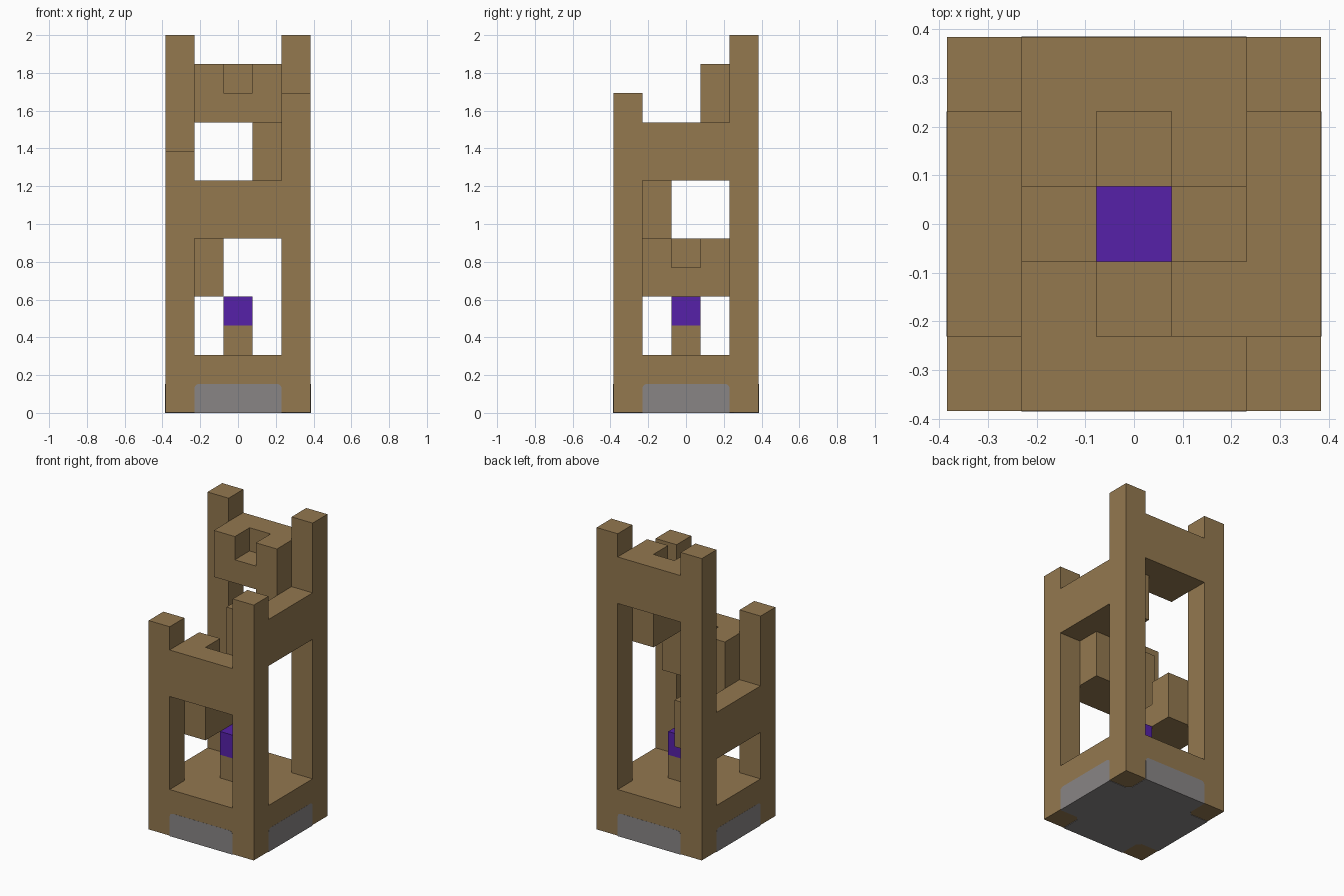
import bpy, bmesh
from math import pi, cos, sin
from mathutils import Matrix

U = 2 / 13          # one building block
H = 2.5             # half footprint in blocks
SKIN = 0.003        # thickness of the painted plates

cube = bpy.data.objects.get("Cube")
if cube:
    bpy.data.objects.remove(cube)


def material(name, rgb):
    m = bpy.data.materials.new(name)
    m.use_nodes = True
    m.diffuse_color = (*rgb, 1)
    m.node_tree.nodes["Principled BSDF"].inputs["Base Color"].default_value = (*rgb, 1)
    return m


wood = material("wood brown", (0.292, 0.188, 0.078))
purple = material("purple", (0.093, 0.015, 0.392))
grey = material("stone grey", (0.25, 0.235, 0.235))


def add_prism(bm, points, offset):
    """Extrude a flat outline along offset."""
    face = bm.faces.new([bm.verts.new(p) for p in points])
    out = bmesh.ops.extrude_face_region(bm, geom=[face], use_keep_orig=True)
    verts = [g for g in out["geom"] if isinstance(g, bmesh.types.BMVert)]
    bmesh.ops.translate(bm, vec=offset, verts=verts)


def add_box(bm, lo, hi):
    (x0, y0, z0), (x1, y1, z1) = lo, hi
    add_prism(bm, [(x0, y0, z0), (x1, y0, z0), (x1, y1, z0), (x0, y1, z0)], (0, 0, z1 - z0))


def finish(name, bm, mat, angle=0):
    """Turn block units into world size and rotate about the tower axis."""
    bmesh.ops.recalc_face_normals(bm, faces=bm.faces)
    bm.transform(Matrix.Rotation(angle, 4, "Z") @ Matrix.Scale(U, 4))
    mesh = bpy.data.meshes.new(name)
    bm.to_mesh(mesh)
    bm.free()
    mesh.materials.append(mat)
    bpy.context.collection.objects.link(bpy.data.objects.new(name, mesh))


def box(name, lo, hi, mat):
    bm = bmesh.new()
    add_box(bm, lo, hi)
    finish(name, bm, mat)


# Solid base, with the core stump and its gem on top
skin = SKIN / U
box("base", (-H, -H, skin), (H, H, 2), wood)
box("core_stump", (-.5, -.5, 2), (.5, .5, 3), wood)
box("core_gem", (-.5, -.5, 3), (.5, .5, 4), purple)

# Corner posts of rising height
for name, sx, sy, top in (("front_right_post", -1, -1, 9), ("front_left_post", 1, -1, 11),
                          ("back_left_post", 1, 1, 13), ("back_right_post", -1, 1, 13)):
    x, y = min(sx * H, sx * 1.5), min(sy * H, sy * 1.5)
    box(name, (x, y, 2), (x + 1, y + 1, top), wood)

# Spiral of wall beams, each with a notched inner ledge, and grey plates below
corner = 0.16
for name, turn, z in (("right", -1, 4), ("front", 0, 6), ("left", 1, 8), ("back", 2, 10)):
    bm = bmesh.new()
    add_box(bm, (-1.5, -H, z), (1.5, -1.5, z + 2))
    ledge = [(-1.5, 0), (1.5, 0), (1.5, 2), (.5, 2), (.5, 1), (-.5, 1), (-.5, 2), (-1.5, 2)]
    add_prism(bm, [(x, -1.5, z + h) for x, h in ledge], (0, 1, 0))
    finish(name + "_beam", bm, wood, turn * pi / 2)

    bm = bmesh.new()
    outline = [(-1.5, 0), (1.5, 0)]
    for side, start in ((1, 0), (-1, pi / 2)):
        for i in range(4):
            a = start + i * pi / 6
            outline.append((side * (1.5 - corner) + corner * cos(a), 1 - corner + corner * sin(a)))
    add_prism(bm, [(x, -H - skin / 4, h) for x, h in outline], (0, skin, 0))
    finish(name + "_base_plate", bm, grey, turn * pi / 2)

# Cross-shaped grey plate on the underside
bm = bmesh.new()
arm = [(-1.5, -H), (1.5, -H), (1.5, -1.5 - corner), (1.5 + corner, -1.5)]
cross = []
for k in range(4):
    c, s = round(cos(k * pi / 2)), round(sin(k * pi / 2))
    cross += [(c * x - s * y, s * x + c * y, 0) for x, y in arm]
add_prism(bm, cross, (0, 0, skin))
finish("underside_plate", bm, grey)
